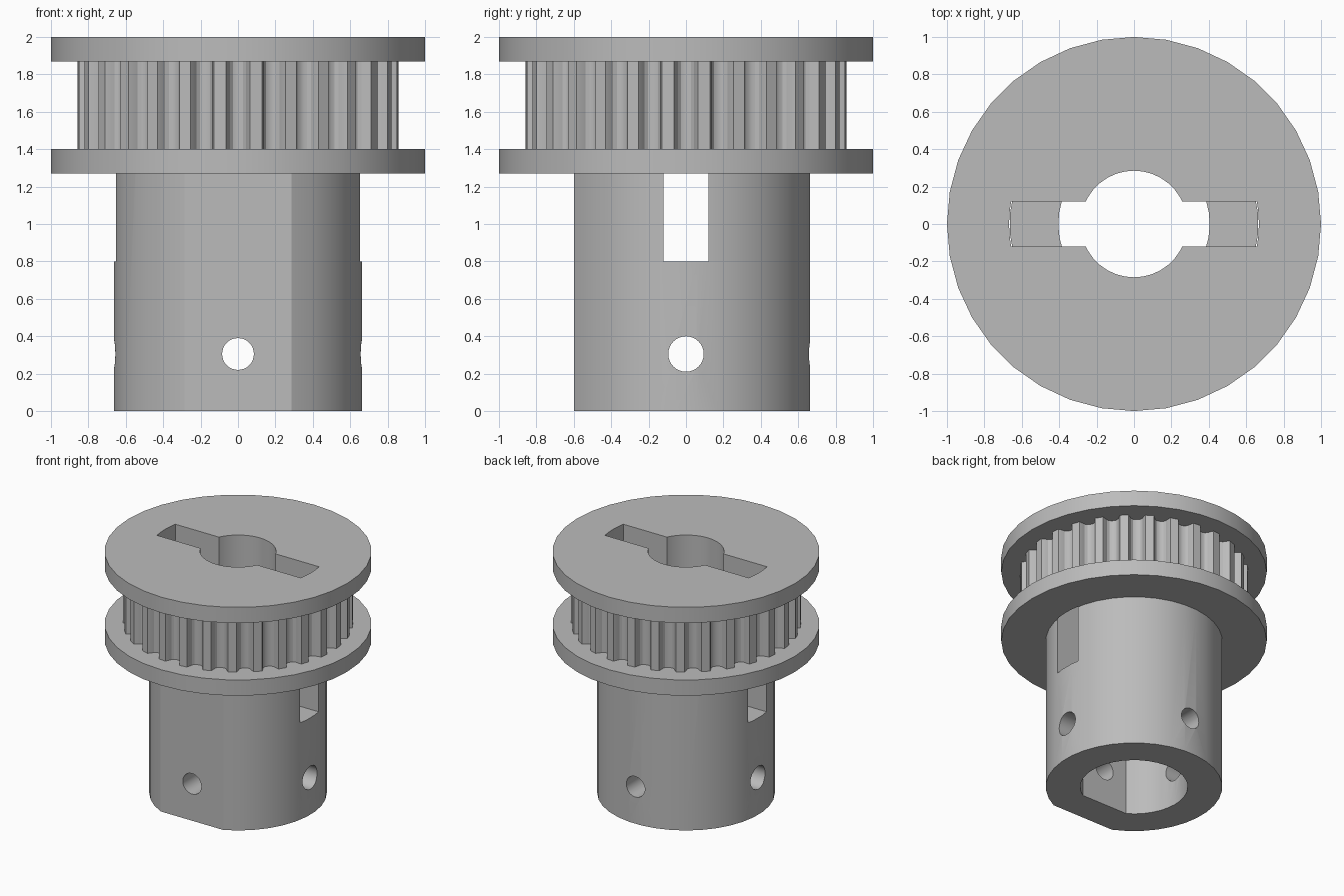
import bpy, bmesh
from math import sin, cos, asin, pi, tau, radians
from mathutils import Matrix

cube = bpy.data.objects.get("Cube")
if cube:
    bpy.data.objects.remove(cube)

grey = bpy.data.materials.new("plain grey")
grey.use_nodes = True
colour = (0.5, 0.5, 0.5, 1)
grey.diffuse_color = colour
grey.node_tree.nodes["Principled BSDF"].inputs["Base Color"].default_value = colour


def polar(r, a):
    return (r * cos(a), r * sin(a))


def circle(r, n=36):
    return [polar(r, tau * i / n) for i in range(n)]


def flatted_circle(r, flat, n=31):
    """Circle cut off by a straight side at y = -flat."""
    a = asin(flat / r)
    return [polar(r, -a + (pi + 2 * a) * i / n) for i in range(n + 1)]


def prism(name, outline, z0, z1, turn=None):
    """Extrude a closed outline from z0 to z1, optionally turned afterwards."""
    bm = bmesh.new()
    face = bm.faces.new([bm.verts.new((x, y, z0)) for x, y in outline])
    grown = bmesh.ops.extrude_face_region(bm, geom=[face])["geom"]
    top = [v for v in grown if isinstance(v, bmesh.types.BMVert)]
    bmesh.ops.translate(bm, verts=top, vec=(0, 0, z1 - z0))
    bmesh.ops.recalc_face_normals(bm, faces=bm.faces)
    if turn:
        bm.transform(turn)
    mesh = bpy.data.meshes.new(name)
    bm.to_mesh(mesh)
    bm.free()
    mesh.materials.append(grey)
    obj = bpy.data.objects.new(name, mesh)
    bpy.context.collection.objects.link(obj)
    return obj


def combine(target, tool, operation):
    """Apply one boolean and discard the tool."""
    mod = target.modifiers.new(tool.name, 'BOOLEAN')
    mod.operation, mod.object, mod.solver = operation, tool, 'EXACT'
    bpy.context.view_layer.objects.active = target
    bpy.ops.object.modifier_apply(modifier=mod.name)
    bpy.data.objects.remove(tool)


# Toothed belt ring: rounded grooves, one facing each axis
TEETH = 28
groove = [(0.075, 0.86), (0.062, 0.835), (0.053, 0.81), (0.035, 0.794), (0.013, 0.788)]
half = [(-a, r) for a, r in groove]
section = half + [(-a, r) for a, r in reversed(half)]
teeth = [polar(r, tau * i / TEETH + a) for i in range(TEETH) for a, r in section]

# Solid parts: hub with a flat front, two flanges, belt ring
pulley = prism("pulley_hub_and_flanges", flatted_circle(0.665, 0.6), 0, 1.33)
combine(pulley, prism("lower_flange", circle(1), 1.27, 1.4), 'UNION')
combine(pulley, prism("belt_teeth", teeth, 1.35, 1.92), 'UNION')
combine(pulley, prism("upper_flange", circle(1), 1.87, 2), 'UNION')

# Bores: flatted shaft socket below, narrower round bore above
combine(pulley, prism("shaft_socket", flatted_circle(0.405, 0.345), -0.1, 0.802), 'DIFFERENCE')
combine(pulley, prism("upper_bore", circle(0.285), 0.7, 2.1), 'DIFFERENCE')

# Cross slot with round ends, open to the top and the hub sides
end = asin(0.12 / 0.668)
slot = [polar(0.668, side + end * k / 2) for side in (0, pi) for k in range(-2, 3)]
combine(pulley, prism("cross_slot", slot, 0.8, 2.1), 'DIFFERENCE')

# Set screw holes through both horizontal axes
for name, r, axis in (("front_screw_hole", 0.085, 'X'), ("side_screw_hole", 0.095, 'Y')):
    turn = Matrix.Translation((0, 0, 0.305)) @ Matrix.Rotation(pi / 2, 4, axis)
    combine(pulley, prism(name, circle(r, 32), -0.9, 0.9, turn), 'DIFFERENCE')

# Smooth round walls, crisp rims and flats
bpy.ops.object.select_all(action='DESELECT')
pulley.select_set(True)
bpy.context.view_layer.objects.active = pulley
bpy.ops.object.shade_smooth_by_angle(angle=radians(22))
